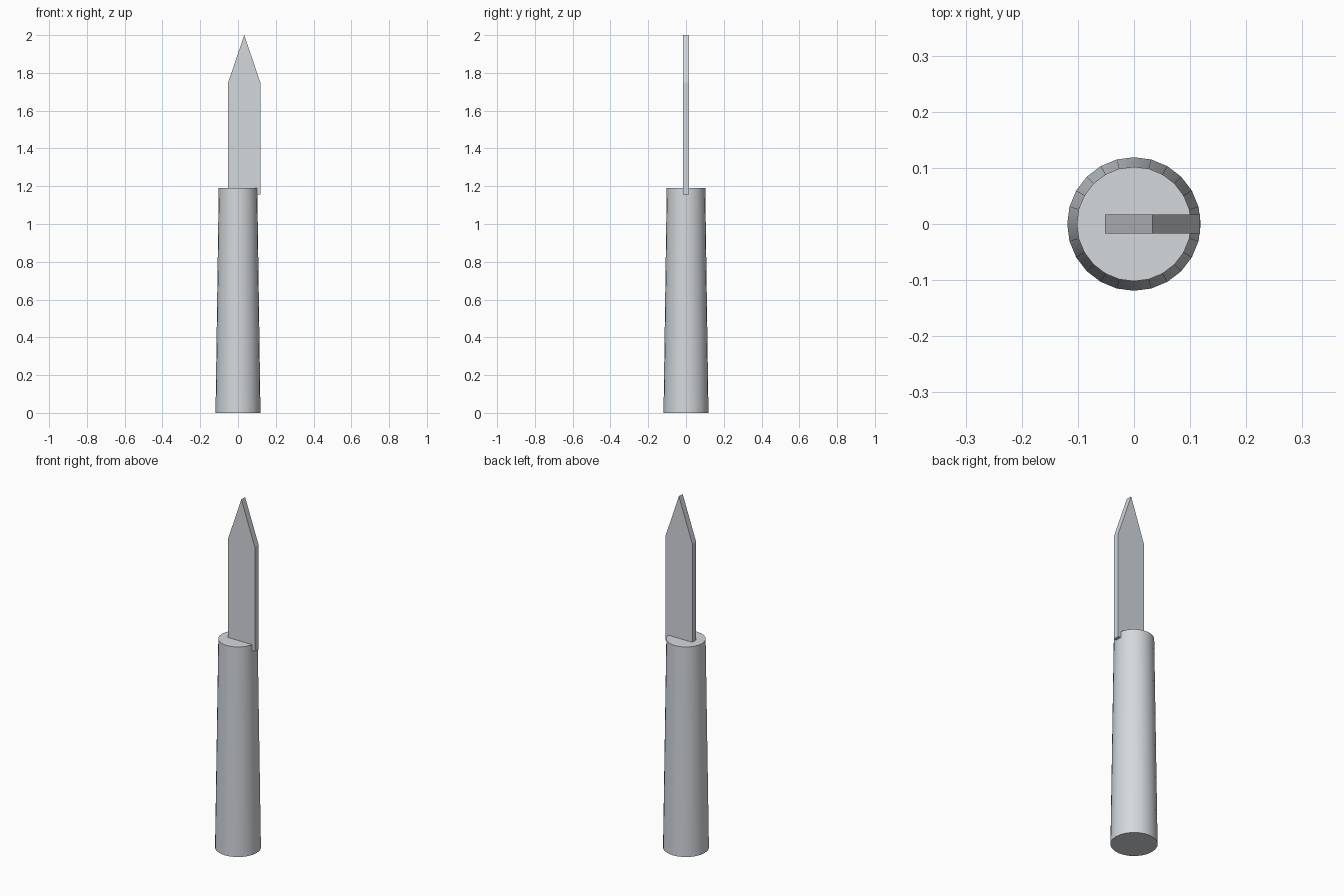
import bpy
import bmesh
import math

cube = bpy.data.objects.get("Cube")
if cube:
    bpy.data.objects.remove(cube, do_unlink=True)

SIDES = 24
HANDLE_HEIGHT = 1.19
BLADE_HALF_THICKNESS = 0.017

# Shared pale grey
grey = bpy.data.materials.new("pale_grey")
grey.use_nodes = True
colour = (0.66, 0.69, 0.72, 1)
grey.diffuse_color = colour
grey.node_tree.nodes["Principled BSDF"].inputs["Base Color"].default_value = colour


def add_object(name, bm):
    bmesh.ops.recalc_face_normals(bm, faces=bm.faces)
    mesh = bpy.data.meshes.new(name)
    bm.to_mesh(mesh)
    bm.free()
    mesh.materials.append(grey)
    obj = bpy.data.objects.new(name, mesh)
    bpy.context.collection.objects.link(obj)
    return obj


# Tapered round handle
bm = bmesh.new()
bmesh.ops.create_cone(bm, cap_ends=True, segments=SIDES,
                      radius1=0.119, radius2=0.102, depth=HANDLE_HEIGHT)
bmesh.ops.translate(bm, verts=bm.verts, vec=(0, 0, HANDLE_HEIGHT / 2))
handle = add_object("handle", bm)
bpy.ops.object.select_all(action="DESELECT")
handle.select_set(True)
bpy.context.view_layer.objects.active = handle
bpy.ops.object.shade_smooth_by_angle(angle=math.radians(30))

# Flat pointed blade, offset towards one side of the handle
outline = [(-0.052, 1.155), (0.118, 1.155), (0.118, 1.75), (0.033, 2), (-0.052, 1.75)]
bm = bmesh.new()
front = bm.faces.new([bm.verts.new((x, -BLADE_HALF_THICKNESS, z)) for x, z in outline])
extruded = bmesh.ops.extrude_face_region(bm, geom=[front], use_keep_orig=True)
back_verts = [g for g in extruded["geom"] if isinstance(g, bmesh.types.BMVert)]
bmesh.ops.translate(bm, verts=back_verts, vec=(0, 2 * BLADE_HALF_THICKNESS, 0))
add_object("blade", bm)
